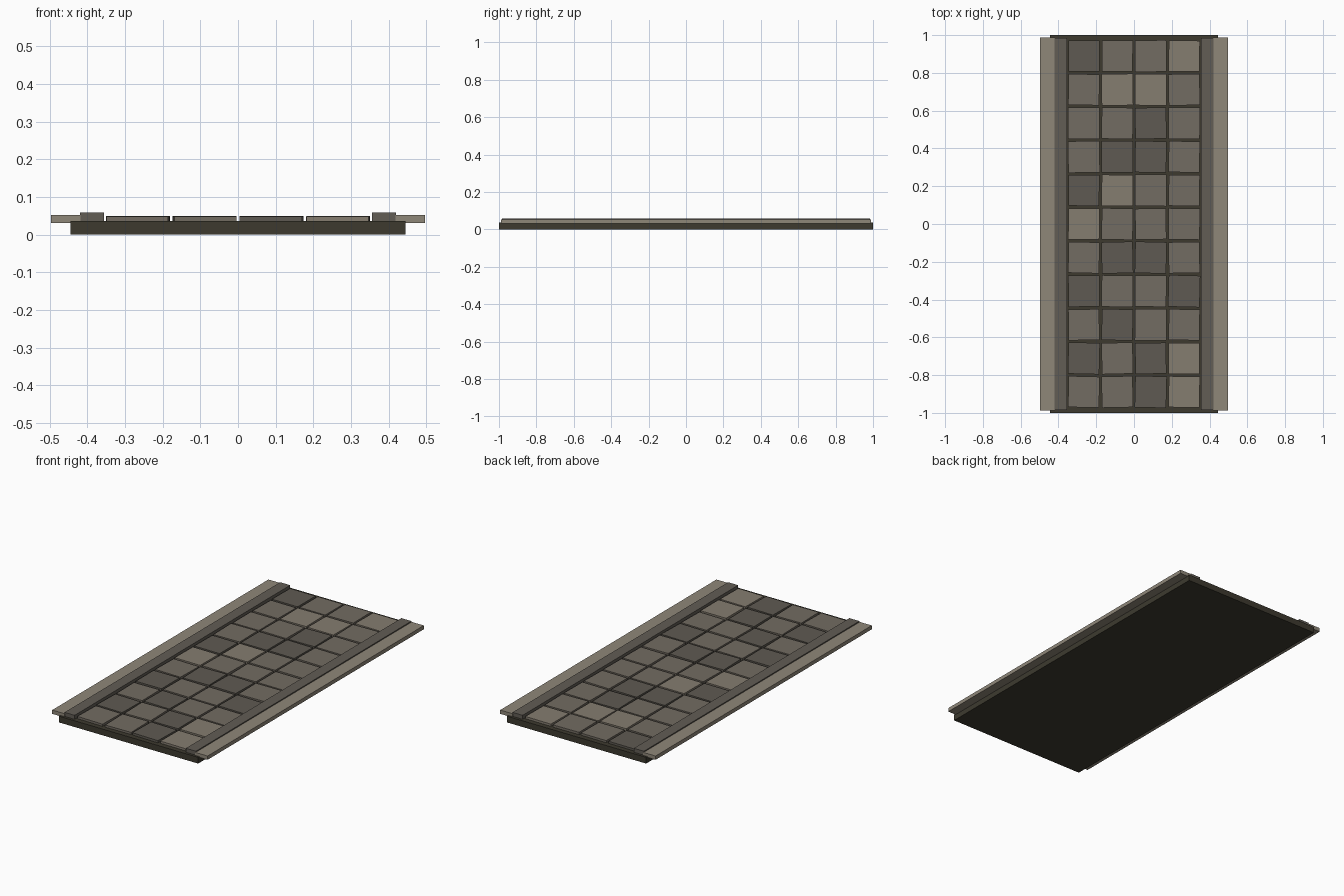
import bpy, bmesh, random
from math import radians
from mathutils import Matrix

if "Cube" in bpy.data.objects:
    bpy.data.objects.remove(bpy.data.objects["Cube"])

random.seed(4)


def material(name, rgb):
    m = bpy.data.materials.new(name)
    m.diffuse_color = (*rgb, 1)
    m.use_nodes = True
    m.node_tree.nodes["Principled BSDF"].inputs["Base Color"].default_value = m.diffuse_color
    return m


def box(name, x0, x1, y0, y1, z0, z1, mat, turn=0.0):
    """Box between limits, turned about its own centre."""
    bm = bmesh.new()
    bmesh.ops.create_cube(bm, size=1)
    bmesh.ops.transform(bm, verts=bm.verts,
                        matrix=Matrix.Diagonal((x1 - x0, y1 - y0, z1 - z0, 1)))
    me = bpy.data.meshes.new(name)
    bm.to_mesh(me)
    bm.free()
    me.materials.append(mat)
    ob = bpy.data.objects.new(name, me)
    ob.location = ((x0 + x1) / 2, (y0 + y1) / 2, (z0 + z1) / 2)
    ob.rotation_euler.z = turn
    bpy.context.collection.objects.link(ob)
    return ob


bed_mat = material("dark_bed", (0.047, 0.042, 0.028))
kerb_mat = material("kerb_stone", (0.122, 0.109, 0.091))
walk_mat = material("pavement_stone", (0.275, 0.242, 0.191))
stone = {
    "D": material("stone_dark", (0.114, 0.102, 0.084)),
    "M": material("stone_mid", (0.171, 0.150, 0.122)),
    "L": material("stone_light", (0.235, 0.205, 0.162)),
}

# Road bed
box("road_bed", -0.445, 0.445, -1, 1, 0, 0.036, bed_mat)

# Kerbs and pavement strips on both sides
for side, s in (("left", -1), ("right", 1)):
    k = sorted((s * 0.356, s * 0.42))
    box(side + "_kerb", *k, -0.985, 0.985, 0.03, 0.059, kerb_mat)
    w = sorted((s * 0.418, s * 0.497))
    box(side + "_pavement", *w, -0.988, 0.988, 0.031, 0.053, walk_mat)

# Paving stones, rows listed from back to front by shade
rows = ["DMML", "MLLM", "MMDM", "MDDM", "DLMM", "LMMM",
        "MDDM", "DMMD", "MDMM", "DMDL", "MMDL"]
pitch = 0.177
for r, row in enumerate(rows):
    for c, shade in enumerate(row):
        x = (c - 1.5) * pitch
        y = (5 - r) * 0.1778
        h = 0.0825 + random.uniform(-0.001, 0.001)
        box(f"paving_stone_{r}_{c}", x - h, x + h, y - h, y + h, 0.034,
            0.049 + random.uniform(-0.001, 0.001), stone[shade],
            radians(random.uniform(-1.5, 1.5)))
